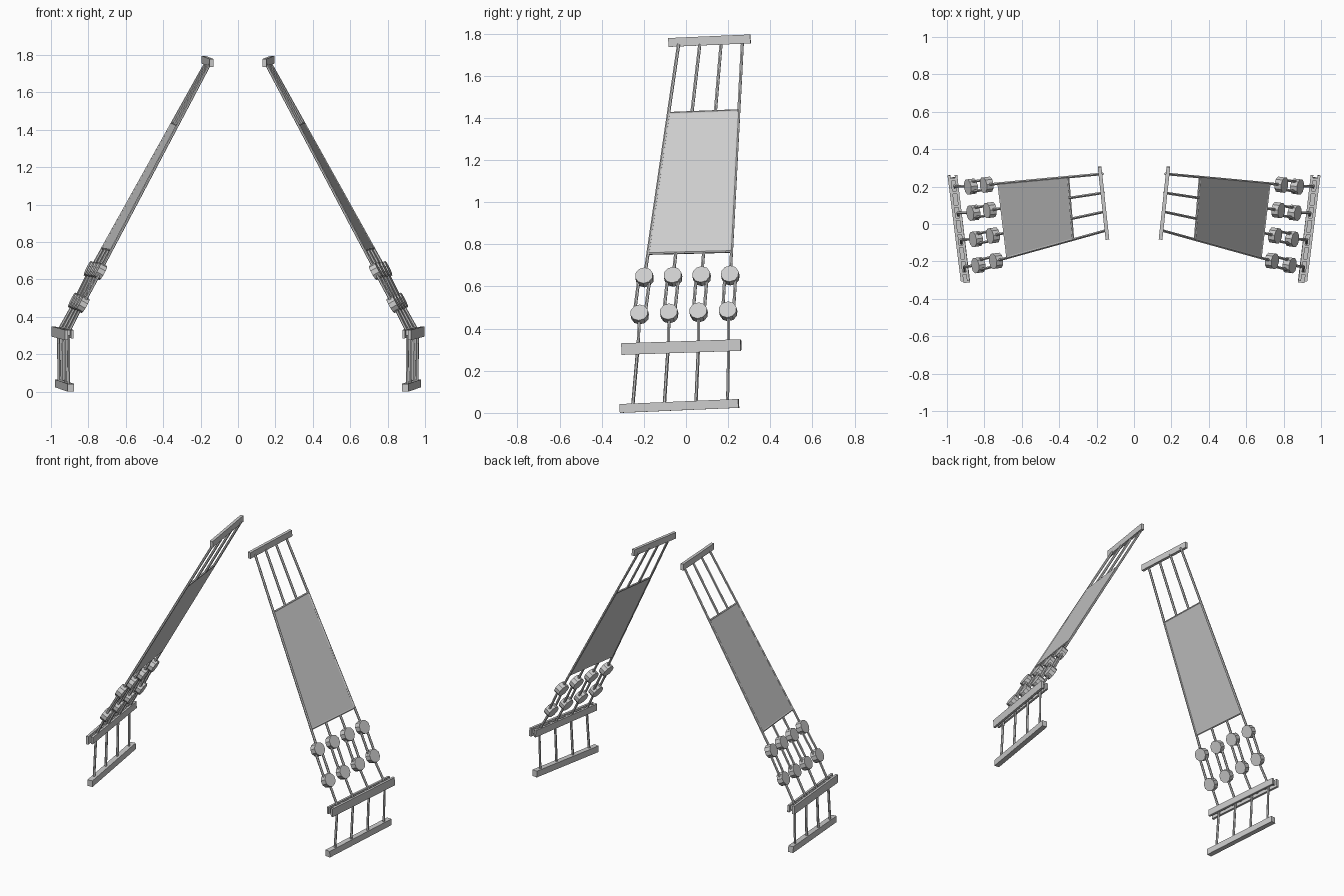
import bpy, bmesh, math
from mathutils import Vector, Matrix

if "Cube" in bpy.data.objects:
    bpy.data.objects.remove(bpy.data.objects["Cube"])

grey = bpy.data.materials.new("plain grey")
grey.diffuse_color = (0.6, 0.6, 0.6, 1)
grey.use_nodes = True
grey.node_tree.nodes["Principled BSDF"].inputs["Base Color"].default_value = grey.diffuse_color


def finish(name, bm):
    """Store the mesh and mirror it to the other side."""
    bmesh.ops.recalc_face_normals(bm, faces=bm.faces)
    me = bpy.data.meshes.new(name)
    bm.to_mesh(me)
    bm.free()
    me.materials.append(grey)
    ob = bpy.data.objects.new(name, me)
    bpy.context.collection.objects.link(ob)
    mod = ob.modifiers.new("mirror", 'MIRROR')
    mod.use_clip = False
    mod.use_mirror_merge = False
    return ob


def rod(bm, a, b, r, sides=6):
    a, b = Vector(a), Vector(b)
    d = b - a
    m = Matrix.Translation((a + b) / 2) @ d.to_track_quat('Z', 'Y').to_matrix().to_4x4()
    bmesh.ops.create_cone(bm, cap_ends=True, segments=sides, radius1=r, radius2=r,
                          depth=d.length, matrix=m)


def beam(bm, a, b, width, height):
    """Upright plank running from a to b."""
    a, b = Vector(a), Vector(b)
    d = (b - a).normalized()
    side = d.cross(Vector((0, 0, 1))).normalized()
    up = side.cross(d)
    m = Matrix((side * width, d * (b - a).length, up * height)).transposed().to_4x4()
    bmesh.ops.create_cube(bm, size=1, matrix=Matrix.Translation((a + b) / 2) @ m)


def row(a, b):
    """Four evenly spaced points from front to back."""
    return [Vector(a).lerp(Vector(b), i / 3) for i in range(4)]


# Points of the four ropes from top to bottom
tops = row((.152, -.035, 1.75), (.168, .268, 1.765))
uppers = row((.737, -.197, .643), (.788, .21, .652))
lowers = row((.832, -.22, .467), (.872, .20, .482))
rails = row((.907, -.228, .315), (.96, .203, .325))
feet = row((.905, -.253, .03), (.957, .197, .045))
across = (uppers[3] - uppers[0]).normalized()
T0, T1 = .297, .897          # where the panel starts and ends along the ropes

# Upper ropes; the middle two stop at the panel
bm = bmesh.new()
for i in range(4):
    a, b = tops[i], uppers[i]
    if i in (0, 3):
        rod(bm, a, b, .008)
    else:
        rod(bm, a, a.lerp(b, T0), .008)
        rod(bm, a.lerp(b, T1), b, .008)
finish("upper_ropes", bm)

# Flat panel between the outer ropes, with a thin batten at each end
c = [tops[i].lerp(uppers[i], t) for i, t in ((0, T0), (3, T0), (3, T1), (0, T1))]
n = (c[1] - c[0]).cross(c[3] - c[0]).normalized() * .004
bm = bmesh.new()
f = [bm.verts.new(p + n) for p in c]
g = [bm.verts.new(p - n) for p in c]
bm.faces.new(f)
bm.faces.new(g[::-1])
for i in range(4):
    j = (i + 1) % 4
    bm.faces.new((f[j], f[i], g[i], g[j]))
finish("panel", bm)
bm = bmesh.new()
rod(bm, c[0], c[1], .007)
rod(bm, c[3], c[2], .007)
finish("panel_battens", bm)

# Pairs of round blocks joined by lanyards
blocks, cords = bmesh.new(), bmesh.new()
for u, l in zip(uppers, lowers):
    axis = (l - u).cross(across).normalized()
    for p in (u, l):
        rod(blocks, p - axis * .02, p + axis * .02, .043, 10)
    for s in (-.026, .026):
        rod(cords, u + across * s, l + across * s, .008)
finish("round_blocks", blocks)
finish("lanyards", cords)

# Lower ropes bend at the rail and drop to the foot bar
bm = bmesh.new()
for l, r, f in zip(lowers, rails, feet):
    rod(bm, l, r, .008)
    rod(bm, r, f, .008)
finish("lower_ropes", bm)

# Top bar, foot bar and the double rail with spacers
bm = bmesh.new()
beam(bm, (.142, -.083, 1.758), (.184, .306, 1.775), .02, .042)
finish("top_bar", bm)
bm = bmesh.new()
beam(bm, (.893, -.313, .021), (.962, .25, .045), .035, .042)
finish("foot_bar", bm)
bm = bmesh.new()
beam(bm, (.886, -.303, .308), (.952, .262, .322), .014, .045)
beam(bm, (.918, -.306, .303), (.989, .26, .322), .016, .055)
finish("double_rail", bm)
bm = bmesh.new()
for r in rails:
    for s in (-.035, .035):
        p = r + across * s
        beam(bm, p - Vector((.016, 0, 0)), p + Vector((.018, 0, 0)), .014, .03)
finish("rail_spacers", bm)
